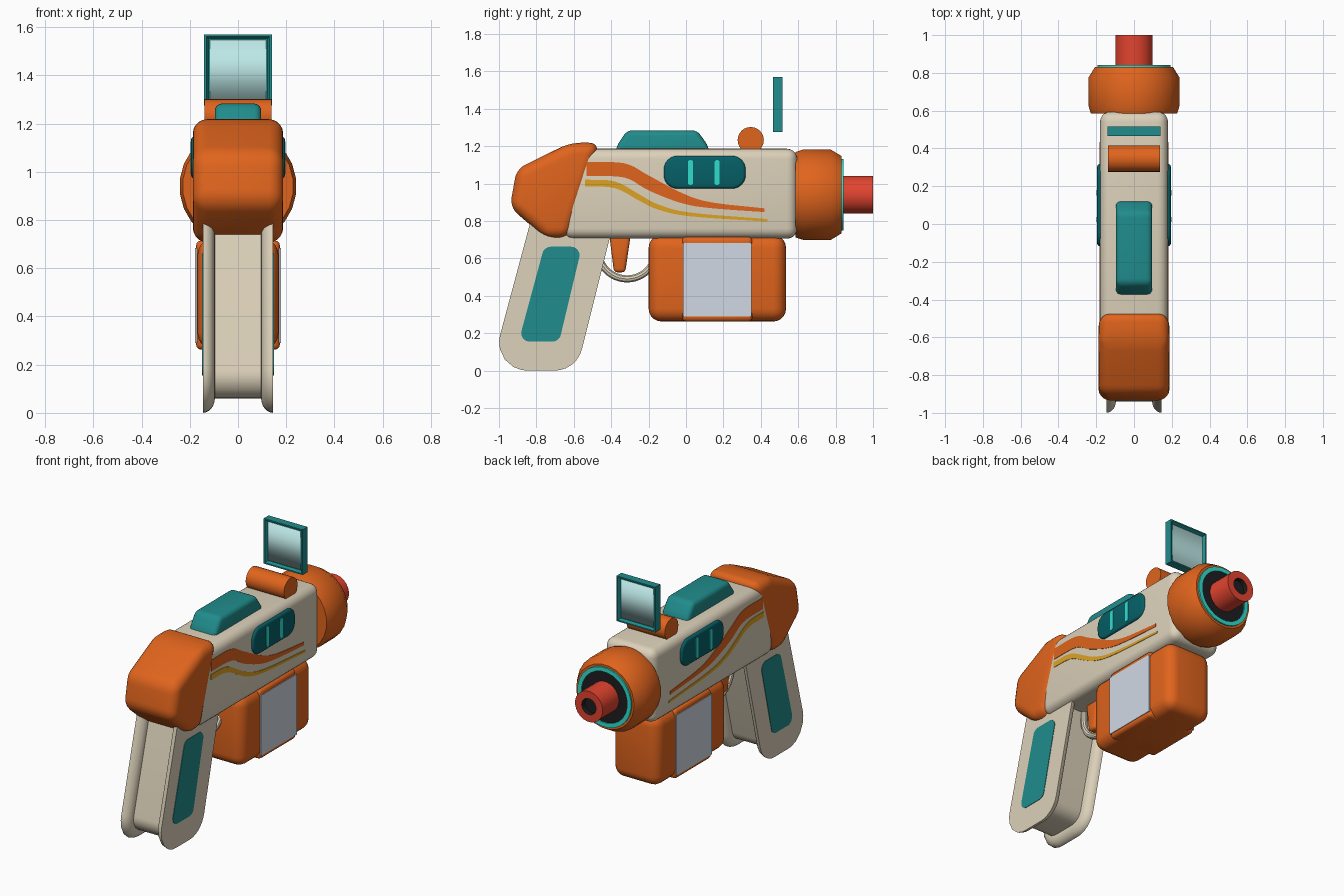
import bpy, bmesh, math
from mathutils import Vector

if "Cube" in bpy.data.objects:
    bpy.data.objects.remove(bpy.data.objects["Cube"])


def material(name, *rgb):
    col = [(c / 255 / 12.92) if c < 11 else ((c / 255 + 0.055) / 1.055) ** 2.4 for c in rgb] + [1]
    m = bpy.data.materials.new(name)
    m.use_nodes = True
    m.diffuse_color = col
    m.node_tree.nodes["Principled BSDF"].inputs["Base Color"].default_value = col
    return m


cream = material("cream", 220, 209, 186)
orange = material("orange", 224, 100, 29)
teal = material("teal", 32, 140, 140)
dark_teal = material("dark teal", 5, 96, 103)
aqua = material("aqua", 48, 222, 206)
gold = material("gold", 222, 163, 36)
grey = material("light grey", 208, 217, 228)
red = material("red", 226, 68, 47)
black = material("near black", 30, 30, 32)
glass = material("pale glass", 194, 238, 237)


def finish(name, bm, mats, bevel=0, segs=4, smooth=35):
    """Clean up, round the hard edges and turn the bmesh into an object."""
    bmesh.ops.remove_doubles(bm, verts=bm.verts, dist=1e-5)
    bmesh.ops.recalc_face_normals(bm, faces=bm.faces)
    if bevel:
        hard = [e for e in bm.edges if e.calc_face_angle(0) > math.radians(25)]
        bmesh.ops.bevel(bm, geom=hard, offset=bevel, segments=segs, profile=0.5,
                        affect='EDGES', clamp_overlap=True)
    me = bpy.data.meshes.new(name)
    bm.to_mesh(me)
    bm.free()
    for m in mats:
        me.materials.append(m)
    ob = bpy.data.objects.new(name, me)
    bpy.context.collection.objects.link(ob)
    bpy.ops.object.select_all(action='DESELECT')
    ob.select_set(True)
    bpy.context.view_layer.objects.active = ob
    bpy.ops.object.shade_smooth_by_angle(angle=math.radians(smooth))


def loft(bm, rings, cap=True):
    rows = [[bm.verts.new(p) for p in ring] for ring in rings]
    faces = []
    for a, b in zip(rows, rows[1:]):
        n = len(a)
        faces.append([bm.faces.new((a[i], a[(i + 1) % n], b[(i + 1) % n], b[i])) for i in range(n)])
    if cap:
        bm.faces.new(rows[0])
        bm.faces.new(rows[-1])
    return faces


def prism(name, pts, spans, mat, bevel=0, segs=4):
    """Extrude a (y, z) outline between each pair of x values."""
    bm = bmesh.new()
    for span in spans:
        loft(bm, [[(x, y, z) for y, z in pts] for x in span])
    finish(name, bm, [mat], bevel, segs)


def both(a, b):
    return [(a, b), (-a, -b)]


def rect(y0, y1, z0, z1):
    return [(y0, z0), (y1, z0), (y1, z1), (y0, z1)]


def rounded(pts, radii, n=6):
    """Replace polygon corners by tangent arcs."""
    out = []
    for i, (p, r) in enumerate(zip(pts, radii)):
        p = Vector(p)
        if r == 0:
            out.append(tuple(p))
            continue
        a = (Vector(pts[i - 1]) - p).normalized()
        b = (Vector(pts[(i + 1) % len(pts)]) - p).normalized()
        half = a.angle(b) / 2
        c = p + (a + b).normalized() * (r / math.sin(half))
        u = p + a * (r / math.tan(half)) - c
        v = p + b * (r / math.tan(half)) - c
        out += [tuple(c + u.lerp(v, k / n).normalized() * r) for k in range(n + 1)]
    return out


def shrink(pts, d):
    """Offset a counter-clockwise outline inwards."""
    out = []
    for i, p in enumerate(pts):
        p = Vector(p)
        a = (p - Vector(pts[i - 1])).normalized()
        b = (Vector(pts[(i + 1) % len(pts)]) - p).normalized()
        na, nb = Vector((-a.y, a.x)), Vector((-b.y, b.x))
        out.append(tuple(p + (na + nb) * (d / (1 + na.dot(nb)))))
    return out


def turned(name, profile, mats, slots, z=0.94, n=24):
    """Revolve a (y, radius) profile about the barrel axis."""
    bm = bmesh.new()
    rings = [[(r * math.cos(t), y, z + r * math.sin(t)) for t in
              (math.tau * (i + 0.5) / n for i in range(n))] for y, r in profile]
    for faces, slot in zip(loft(bm, rings, cap=False), slots):
        for f in faces:
            f.material_index = slot
    finish(name, bm, mats)


def spline(keys, steps=5):
    """Smooth curve through (y, z, half width) keys."""
    k = [Vector(p) for p in keys]
    k = [2 * k[0] - k[1]] + k + [2 * k[-1] - k[-2]]
    out = []
    for a, b, c, d in zip(k, k[1:], k[2:], k[3:]):
        for s in range(steps):
            t = s / steps
            out.append(0.5 * (2 * b + (c - a) * t + (2 * a - 5 * b + 4 * c - d) * t ** 2
                              + (3 * b - a - 3 * c + d) * t ** 3))
    return out + [k[-2]]


def stripe(name, keys, mat):
    bm = bmesh.new()
    path = spline(keys)
    for s in (1, -1):
        loft(bm, [[(s * x, p.x, p.y + side * p.z) for x, side in
                   ((0.176, -1), (0.183, -1), (0.183, 1), (0.176, 1))] for p in path])
    finish(name, bm, [mat])


# Main body and rear cap
prism("body", rect(-0.66, 0.595, 0.705, 1.186), [(-0.18, 0.18)], cream, 0.055, 5)
prism("rear_cap", [(-0.625, 0.708), (-0.46, 1.218), (-0.62, 1.218), (-0.905, 1.078),
                   (-0.942, 0.872), (-0.75, 0.708)], [(-0.187, 0.187)], orange, 0.058, 5)

# Grip with flared side flanges
outline = rounded([(-1.045, 0), (-0.585, 0), (-0.38, 0.82), (-0.825, 0.82)], [0.15, 0.15, 0, 0])
flare = [(0.146 - 0.05 * math.sin(a), 0.06 * (1 - math.cos(a)))
         for a in (math.pi / 2 * (1 - i / 6) for i in range(7))]
section = [(x, d) for x, d in reversed(flare)] + [(-x, d) for x, d in flare]
bm = bmesh.new()
loft(bm, [[(x, y, z) for y, z in shrink(outline, d)] for x, d in section])
finish("grip", bm, [cream])
panel = rounded([(-0.895, 0.155), (-0.678, 0.155), (-0.557, 0.662), (-0.758, 0.662)], [0.045] * 4)
prism("grip_panel", panel, both(0.143, 0.149), teal)

# Trigger and its guard
prism("trigger", [(-0.385, 0.525), (-0.325, 0.525), (-0.292, 0.75), (-0.413, 0.75)],
      [(-0.04, 0.04)], orange, 0.018, 3)
bm = bmesh.new()
rings = []
for i in range(25):
    a = math.pi * (1 + i / 24)
    rings.append([(0.02 * math.cos(t), -0.315 + (0.155 + 0.02 * math.sin(t)) * math.cos(a),
                   0.645 + (0.155 + 0.02 * math.sin(t)) * math.sin(a))
                  for t in (math.tau * j / 10 for j in range(10))])
rings = [[(x, y, z + 0.1) for x, y, z in rings[0]]] + rings + [[(x, y, z + 0.1) for x, y, z in rings[-1]]]
loft(bm, rings)
finish("trigger_guard", bm, [cream])

# Magazine with a banded middle and side plates
prism("magazine", rect(-0.2, 0.535, 0.262, 0.725), [(-0.168, 0.168)], orange, 0.07, 5)
prism("magazine_band", rect(-0.02, 0.355, 0.262, 0.715), [(-0.174, 0.174)], orange, 0.022, 3)
prism("magazine_plate", rect(-0.016, 0.351, 0.29, 0.683), both(0.17, 0.178), grey)

# Top rail block
prism("top_block", [(-0.385, 1.1), (0.13, 1.1), (0.12, 1.2), (0.06, 1.283), (-0.315, 1.283), (-0.372, 1.2)],
      [(-0.096, 0.096)], teal, 0.028, 4)

# Side pods with glowing slots
prism("side_pod", rounded(rect(-0.118, 0.318, 0.973, 1.147), [0.07] * 4), both(0.15, 0.195), dark_teal, 0.015, 3)
for name, y in (("rear_slot", 0.024), ("front_slot", 0.166)):
    prism(name, rounded(rect(y - 0.014, y + 0.014, 0.992, 1.125), [0.012] * 4, 3), both(0.191, 0.198), aqua)

# Painted side stripes
stripe("wide_stripe", [(-0.533, 1.077, 0.037), (-0.33, 1.07, 0.038), (-0.2, 1.003, 0.04),
                       (-0.03, 0.925, 0.028), (0.126, 0.885, 0.016), (0.42, 0.857, 0.01)], orange)
stripe("thin_stripe", [(-0.54, 1.003, 0.018), (-0.38, 0.993, 0.018), (-0.25, 0.925, 0.017),
                       (-0.15, 0.875, 0.014), (0.02, 0.835, 0.01), (0.435, 0.803, 0.007)], gold)

# Muzzle collar and barrel
turned("muzzle_collar", [(0.585, 0), (0.585, 0.23), (0.625, 0.243), (0.775, 0.243), (0.832, 0.208),
                         (0.832, 0.194), (0.842, 0.194), (0.842, 0.166), (0.834, 0.166), (0.834, 0)],
       [orange, aqua, black], [0, 0, 0, 0, 0, 1, 1, 1, 2])
turned("barrel", [(0.8, 0.1), (1.0, 0.1), (1.0, 0.052), (0.97, 0.05), (0.97, 0)],
       [red, black], [0, 0, 1, 1])

# Sight roller and framed lens
prism("sight_roller", [(0.346 + 0.07 * math.cos(a), 1.232 + 0.07 * math.sin(a))
                       for a in (math.tau * i / 24 for i in range(24))], [(-0.138, 0.138)], orange)
bm = bmesh.new()
loft(bm, [[(x, y, z) for y, z in rect(0.465, 0.515, 1.275, 1.57)] for x in (-0.14, 0.14)])
bmesh.ops.recalc_face_normals(bm, faces=bm.faces)
panes = [f for f in bm.faces if abs(f.normal.y) > 0.9]
bmesh.ops.inset_individual(bm, faces=panes, thickness=0.012, depth=0)
bmesh.ops.inset_individual(bm, faces=panes, thickness=0.013, depth=-0.018)
finish("sight_frame", bm, [teal])
bm = bmesh.new()
loft(bm, [[(x, y, z) for y, z in rect(0.478, 0.502, 1.298, 1.547)] for x in (-0.117, 0.117)], cap=False)
finish("sight_lens", bm, [glass], smooth=120)
